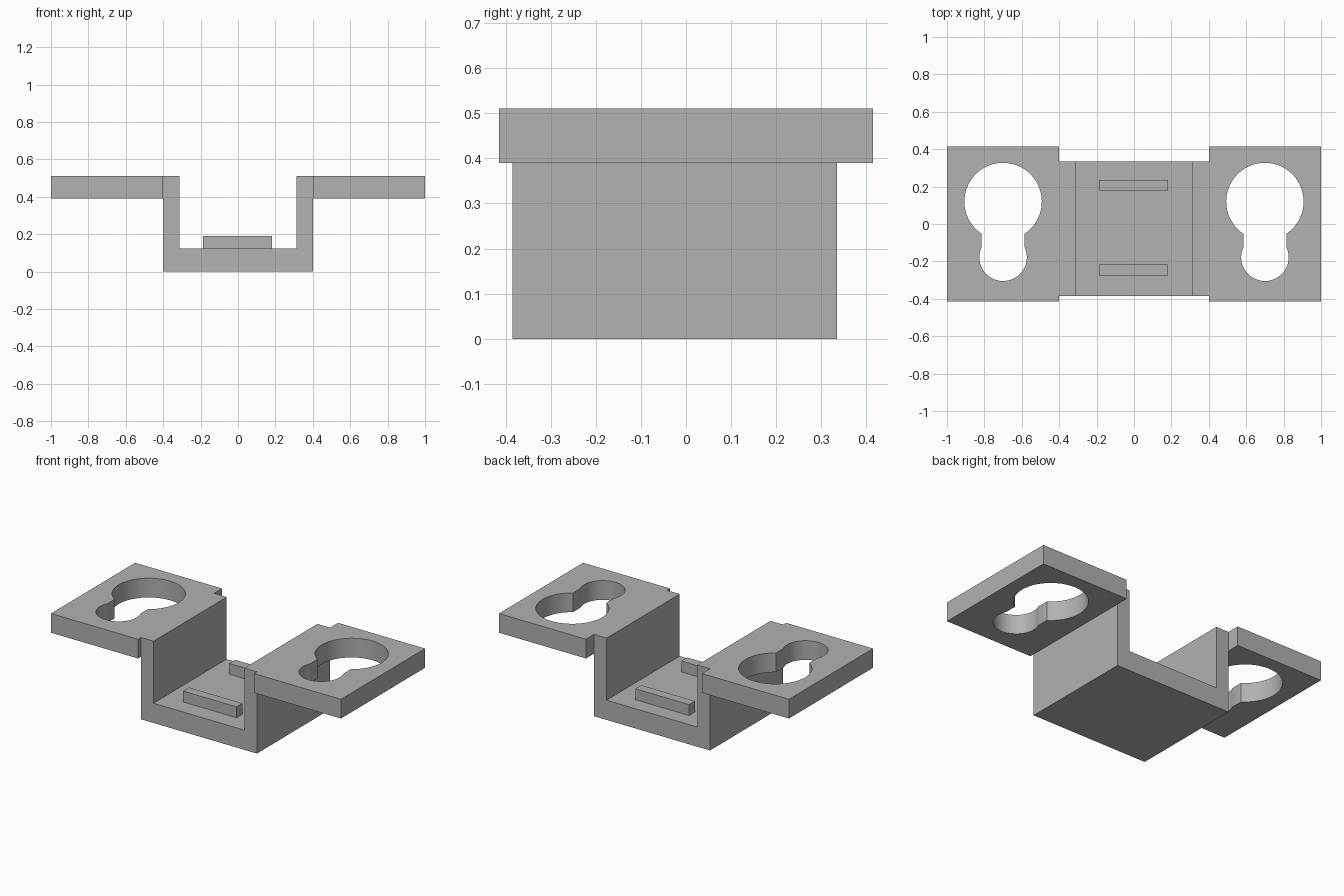
import bpy, bmesh, math
from mathutils import Vector

cube = bpy.data.objects.get("Cube")
if cube:
    bpy.data.objects.remove(cube, do_unlink=True)

GREY = (0.445, 0.445, 0.445, 1)
grey = bpy.data.materials.new("plain grey")
grey.use_nodes = True
grey.diffuse_color = GREY
grey.node_tree.nodes["Principled BSDF"].inputs["Base Color"].default_value = GREY


def extruded(name, loops, direction):
    """Fill closed loops (outline first, then holes) and extrude into a solid."""
    bm = bmesh.new()
    edges = []
    for loop in loops:
        verts = [bm.verts.new(p) for p in loop]
        edges += [bm.edges.new((v, verts[i - 1])) for i, v in enumerate(verts)]
    bmesh.ops.triangle_fill(bm, edges=edges, use_beauty=True)
    grown = bmesh.ops.extrude_face_region(bm, geom=bm.faces[:], use_keep_orig=True)
    moved = [g for g in grown["geom"] if isinstance(g, bmesh.types.BMVert)]
    bmesh.ops.translate(bm, verts=moved, vec=Vector(direction))
    bmesh.ops.recalc_face_normals(bm, faces=bm.faces[:])
    mesh = bpy.data.meshes.new(name)
    bm.to_mesh(mesh)
    bm.free()
    mesh.materials.append(grey)
    obj = bpy.data.objects.new(name, mesh)
    bpy.context.collection.objects.link(obj)
    bpy.ops.object.select_all(action="DESELECT")
    obj.select_set(True)
    bpy.context.view_layer.objects.active = obj
    bpy.ops.object.shade_smooth_by_angle(angle=math.radians(30))
    return obj


def rectangle(x0, x1, y0, y1, z):
    return [(x0, y0, z), (x1, y0, z), (x1, y1, z), (x0, y1, z)]


def arc(cx, cy, z, radius, start, end, steps):
    angles = [start + (end - start) * i / steps for i in range(steps + 1)]
    return [(cx + radius * math.cos(a), cy + radius * math.sin(a), z) for a in angles]


def keyhole(cx, z):
    """Large round opening joined by a straight neck to a smaller one."""
    big, small, neck = 0.207, 0.127, 0.115
    a = math.acos(neck / big)
    b = math.acos(neck / small)
    return (arc(cx, 0.12, z, big, -a, math.pi + a, 56)
            + arc(cx, -0.178, z, small, math.pi - b, 2 * math.pi + b, 40))


TOP, UNDER, FLOOR = 0.51, 0.39, 0.123
OUT, IN = 0.4, 0.313

# U-shaped channel
half = [(OUT, 0), (OUT, TOP), (IN, TOP), (IN, FLOOR)]
profile = half + [(-x, z) for x, z in reversed(half)]
extruded("channel", [[(x, -0.385, z) for x, z in profile]], (0, 0.72, 0))

# Mounting plates with keyhole slots
for name, side in (("left_plate", 1), ("right_plate", -1)):
    x0, x1 = sorted((side * OUT, side))
    extruded(name, [rectangle(x0, x1, -0.414, 0.414, UNDER), keyhole(side * 0.7, UNDER)],
             (0, 0, TOP - UNDER))

# Raised ribs on the channel floor
for name, y in (("front_rib", -0.246), ("back_rib", 0.207)):
    extruded(name, [rectangle(-0.186, 0.183, y - 0.029, y + 0.029, FLOOR)], (0, 0, 0.068))
